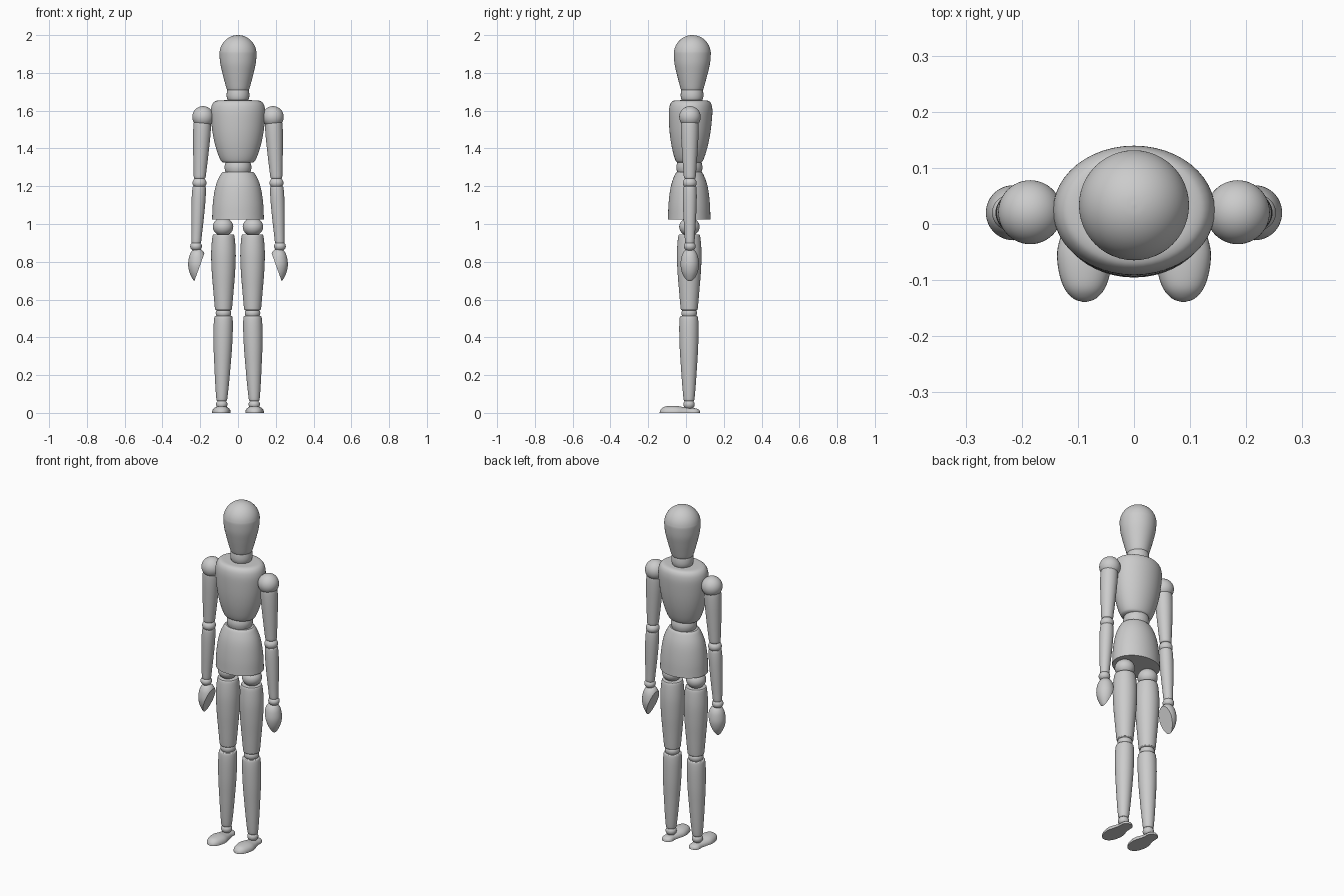
import bpy, bmesh
from math import sin, cos, pi
from mathutils import Vector

if "Cube" in bpy.data.objects:
    bpy.data.objects.remove(bpy.data.objects["Cube"])

SEG = 48


def finish(name, bm, cut=None):
    """Turn a bmesh into a smooth object; cut = (point, normal) slices it flat."""
    bmesh.ops.remove_doubles(bm, verts=bm.verts, dist=1e-5)
    if cut:
        bmesh.ops.bisect_plane(bm, geom=bm.verts[:] + bm.edges[:] + bm.faces[:],
                               plane_co=cut[0], plane_no=cut[1], clear_outer=True)
        bmesh.ops.holes_fill(bm, edges=[e for e in bm.edges if e.is_boundary], sides=0)
    bmesh.ops.recalc_face_normals(bm, faces=bm.faces)
    mesh = bpy.data.meshes.new(name)
    bm.to_mesh(mesh)
    bm.free()
    ob = bpy.data.objects.new(name, mesh)
    bpy.context.collection.objects.link(ob)
    bpy.ops.object.select_all(action='DESELECT')
    ob.select_set(True)
    bpy.context.view_layer.objects.active = ob
    bpy.ops.object.shade_smooth_by_angle(angle=0.7)
    return ob


def spline(pts, n=5):
    """Catmull-Rom curve through the points."""
    p = [Vector(q) for q in pts]
    p = [2 * p[0] - p[1]] + p + [2 * p[-1] - p[-2]]
    out = []
    for i in range(1, len(p) - 2):
        a, b, c, d = p[i - 1:i + 3]
        for k in range(n):
            t = k / n
            out.append(0.5 * (2 * b + (c - a) * t + (2 * a - 5 * b + 4 * c - d) * t * t
                              + (3 * b - a - 3 * c + d) * t ** 3))
    return out + [p[-2]]


def skin(bm, rings, closed=True):
    """Join rings of points with quads and cap both ends."""
    vr = [[bm.verts.new(co) for co in ring] for ring in rings]
    n = len(vr[0])
    for a, b in zip(vr, vr[1:]):
        for i in range(n):
            j = (i + 1) % n
            bm.faces.new((a[i], a[j], b[j], b[i]))
    bm.faces.new(vr[0])
    bm.faces.new(vr[-1])


def turned(name, prof, top, bottom, depth=1.0, cut=None):
    """Turned part from (z, radius) pairs, its axis running top -> bottom (x, y)."""
    bm = bmesh.new()
    z0, z1 = prof[0][0], prof[-1][0]
    rings = []
    for z, r in spline(prof):
        c = Vector(top).lerp(Vector(bottom), (z - z0) / (z1 - z0))
        r = max(r, 0)
        rings.append([(c.x + r * cos(2 * pi * i / SEG),
                       c.y + r * depth * sin(2 * pi * i / SEG), z) for i in range(SEG)])
    skin(bm, rings)
    return finish(name, bm, cut)


def ball(name, loc, r, squash=1.0):
    bm = bmesh.new()
    bmesh.ops.create_uvsphere(bm, u_segments=SEG, v_segments=24, radius=r)
    for v in bm.verts:
        v.co.z *= squash
        v.co += Vector(loc)
    return finish(name, bm)


def foot(name, x):
    # stations along the foot: y, half width, height
    stations = [(-.139, .003, .004), (-.133, .020, .018), (-.115, .036, .032),
                (-.085, .046, .037), (-.05, .049, .037), (-.015, .041, .031),
                (.02, .033, .027), (.05, .032, .024), (.068, .021, .017), (.075, .003, .004)]
    bm = bmesh.new()
    rings = []
    for y, w, h in spline(stations, 4):
        rings.append([(x + w * cos(pi * i / 20), y, h * max(sin(pi * i / 20), 0) ** .8)
                      for i in range(21)])
    skin(bm, rings)
    return finish(name, bm)


# head: dome over a tapering face
dome = [(1.9 + .1 * cos(a * pi / 16), .098 * sin(a * pi / 16)) for a in range(9)]
turned("head", dome + [(1.85, .094), (1.8, .083), (1.75, .070), (1.715, .060), (1.705, .054)],
       (0, .034), (0, .032))
turned("neck", [(1.725, .050), (1.71, .057), (1.685, .060), (1.665, .058), (1.645, .050)],
       (0, .032), (0, .032))

# body
turned("chest", [(1.656, .0), (1.655, .08), (1.653, .112), (1.643, .130), (1.62, .141), (1.58, .144),
                 (1.5, .137), (1.43, .124), (1.37, .106), (1.335, .090), (1.325, .078)],
       (0, .026), (0, .017), .8)
turned("waist", [(1.34, .060), (1.32, .068), (1.30, .071), (1.28, .068), (1.26, .060)],
       (0, .018), (0, .018), .97)
turned("pelvis", [(1.275, .080), (1.262, .092), (1.22, .112), (1.17, .125), (1.1, .134), (1.025, .137)],
       (0, .017), (0, .017), .82)

for s, side in ((-1, "right"), (1, "left")):
    # arm
    ball(side + "_shoulder_ball", (s * .185, .021, 1.567), .057)
    turned(side + "_upper_arm", [(1.55, .040), (1.53, .046), (1.47, .046), (1.38, .041),
                                 (1.28, .034), (1.247, .031), (1.24, .026)],
           (s * .188, .02), (s * .203, .02))
    ball(side + "_elbow_ball", (s * .204, .02, 1.217), .037, .85)
    turned(side + "_forearm", [(1.2, .030), (1.192, .035), (1.14, .037), (1.05, .034),
                               (.95, .028), (.905, .025), (.895, .021)],
           (s * .205, .02), (s * .221, .02))
    ball(side + "_wrist_ball", (s * .222, .02, .882), .031, .85)
    # egg-shaped hand sliced flat at the palm
    turned(side + "_hand", [(.868, .0), (.864, .020), (.85, .034), (.825, .044), (.785, .049),
                            (.745, .042), (.71, .026), (.695, .013), (.688, .0)],
           (s * .215, .02), (s * .215, .02),
           cut=((s * .184, .02, .828), (-s * .138, 0, -.05)))
    # leg
    ball(side + "_hip_ball", (s * .079, .018, .985), .054, .9)
    turned(side + "_thigh", [(.945, .048), (.935, .058), (.85, .065), (.75, .062),
                             (.65, .054), (.56, .046), (.546, .043), (.543, .036)],
           (s * .077, .017), (s * .077, .017))
    ball(side + "_knee_ball", (s * .077, .017, .528), .041, .85)
    turned(side + "_shin", [(.513, .040), (.505, .048), (.45, .051), (.35, .049), (.25, .043),
                            (.15, .036), (.075, .029), (.062, .024)],
           (s * .077, .015), (s * .086, .016))
    ball(side + "_ankle_ball", (s * .086, .016, .045), .030, .9)
    foot(side + "_foot", s * .088)
